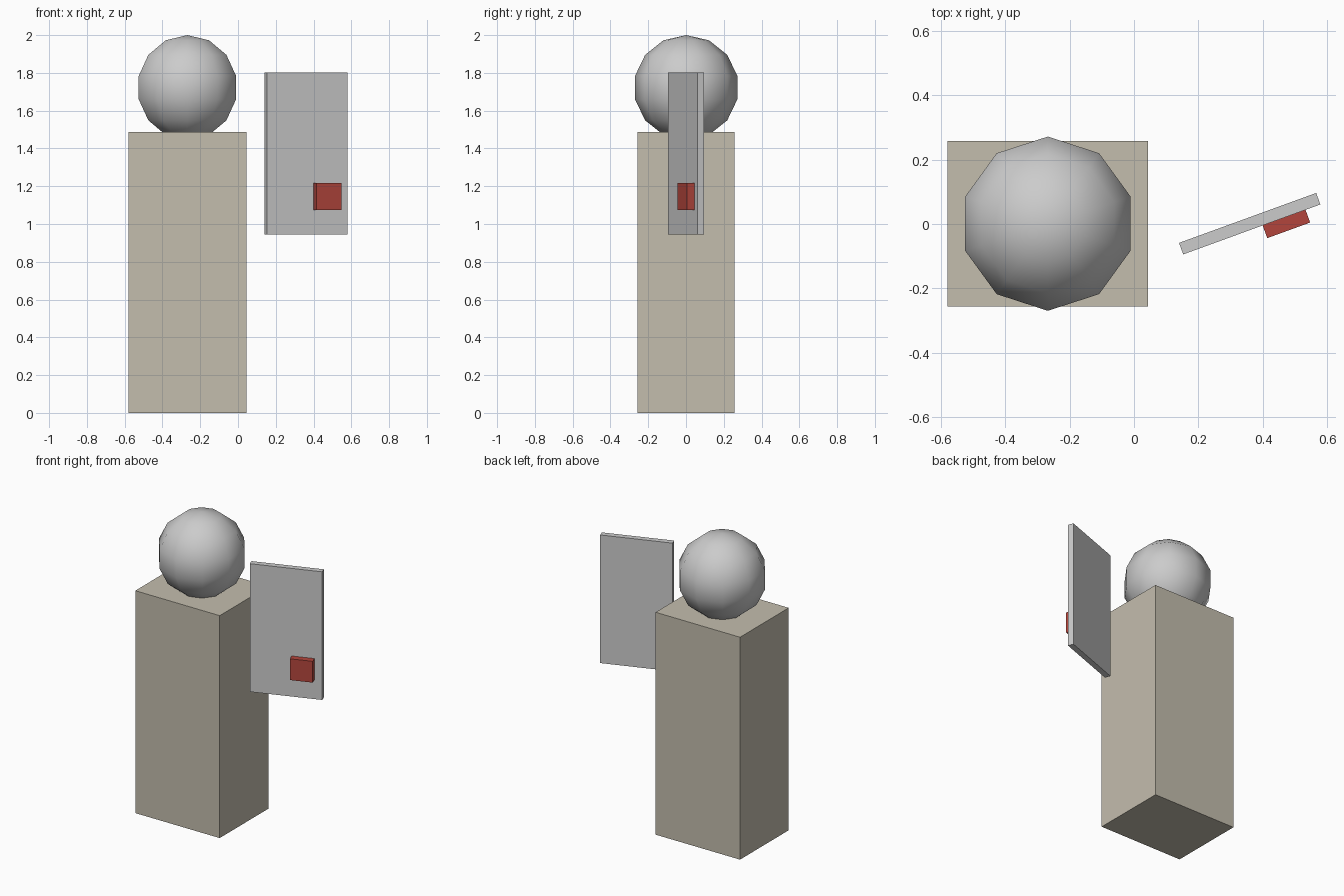
import bpy
from math import radians
from mathutils import Matrix, Vector

if "Cube" in bpy.data.objects:
    bpy.data.objects.remove(bpy.data.objects["Cube"])


def paint(obj, name, rgb):
    mat = bpy.data.materials.new(name)
    mat.diffuse_color = (*rgb, 1)
    mat.use_nodes = True
    mat.node_tree.nodes["Principled BSDF"].inputs["Base Color"].default_value = mat.diffuse_color
    obj.data.materials.append(mat)


def box(name, size, centre, turn=0.0):
    bpy.ops.mesh.primitive_cube_add(size=1, location=centre, rotation=(0, 0, turn))
    obj = bpy.context.object
    obj.name = name
    obj.scale = size
    bpy.ops.object.transform_apply(location=False, rotation=False, scale=True)
    return obj


# Upright body block
body_x = -0.268
body = box("body", (0.624, 0.514, 1.486), (body_x, 0.001, 0.743))
paint(body, "tan", (0.55, 0.51, 0.42))

# Low-poly, smooth-shaded head sunk slightly into the body
bpy.ops.mesh.primitive_uv_sphere_add(segments=10, ring_count=7, radius=0.278,
                                     location=(body_x, 0.001, 1.722))
head = bpy.context.object
head.name = "head"
bpy.ops.object.shade_smooth()

# Door-like panel, turned about the vertical
turn = radians(20)
panel_centre = Vector((0.36, 0.001, 1.373))
panel_thick = 0.038
panel = box("panel", (0.454, panel_thick, 0.856), panel_centre, turn)

# Red block resting on the panel's front face
block_thick = 0.042
offset = Vector((0.107, -(panel_thick + block_thick) / 2, -0.228))
block = box("red_block", (0.142, block_thick, 0.142),
            panel_centre + Matrix.Rotation(turn, 3, 'Z') @ offset, turn)
paint(block, "red", (0.45, 0.06, 0.045))
